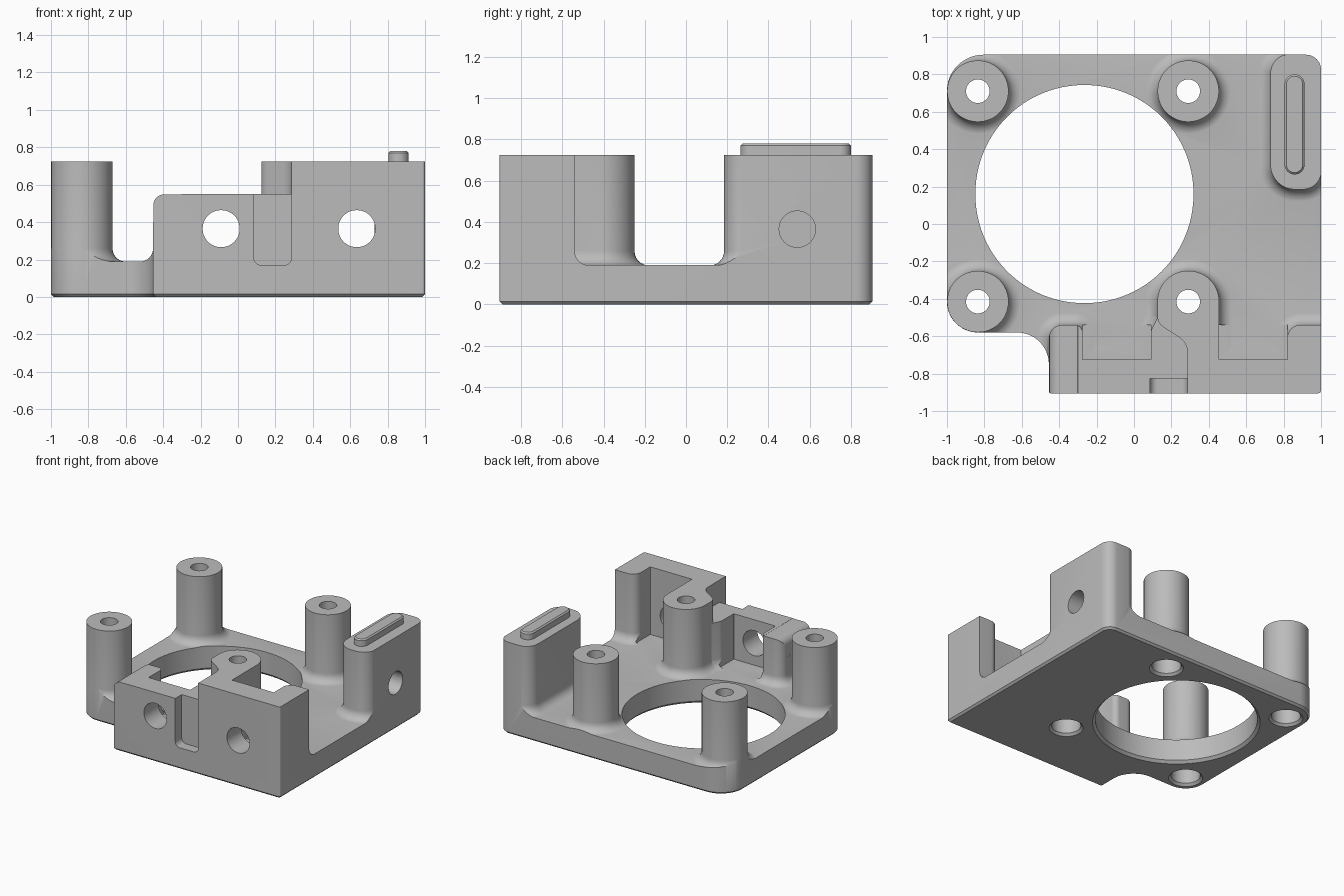
import bpy, bmesh, math
from mathutils import Vector, Matrix

if "Cube" in bpy.data.objects:
    bpy.data.objects.remove(bpy.data.objects["Cube"], do_unlink=True)

gray = bpy.data.materials.new("machined gray")
gray.use_nodes = True
COLOR = (0.5, 0.5, 0.5, 1)
gray.diffuse_color = COLOR
gray.node_tree.nodes["Principled BSDF"].inputs["Base Color"].default_value = COLOR

FLOOR, TOP, LOW, FILLET = 0.19, 0.725, 0.55, 0.07
Y_AXIS = Matrix(((1, 0, 0, 0), (0, 0, 1, 0), (0, 1, 0, 0), (0, 0, 0, 1)))
X_AXIS = Matrix(((0, 0, 1, 0), (1, 0, 0, 0), (0, 1, 0, 0), (0, 0, 0, 1)))


def outline(corners, d=0.0, segs=12):
    """Rounded counterclockwise polygon (x, y, radius), grown outwards by d."""
    pts = []
    for i, (x, y, r) in enumerate(corners):
        p = Vector((x, y))
        u = (p - Vector(corners[i - 1][:2])).normalized()
        v = (Vector(corners[(i + 1) % len(corners)][:2]) - p).normalized()
        turn = math.atan2(u.x * v.y - u.y * v.x, u.dot(v))
        s = 1 if turn > 0 else -1
        n1, n2 = Vector((u.y, -u.x)), Vector((v.y, -v.x))
        q = p + d * (n1 + n2) / (1 + n1.dot(n2))
        radius = max(r + d * s, 0.002)
        center = q - u * radius * math.tan(abs(turn) / 2) - s * radius * n1
        a = math.atan2(n1.y, n1.x)
        for k in range(segs + 1):
            b = a + turn * k / segs
            pts.append(center + s * radius * Vector((math.cos(b), math.sin(b))))
    return pts


def stack(name, corners, levels, matrix=None, segs=12):
    """Solid from the outline stacked at levels of (growth, height)."""
    bm = bmesh.new()
    loops = [[bm.verts.new((p.x, p.y, z)) for p in outline(corners, d, segs)]
             for d, z in levels]
    for lo, hi in zip(loops, loops[1:]):
        for i in range(len(lo)):
            bm.faces.new((lo[i - 1], lo[i], hi[i], hi[i - 1]))
    bm.faces.new(loops[0][::-1])
    bm.faces.new(loops[-1])
    if matrix:
        bm.transform(matrix)
    bmesh.ops.recalc_face_normals(bm, faces=bm.faces)
    mesh = bpy.data.meshes.new(name)
    bm.to_mesh(mesh)
    bm.free()
    mesh.materials.append(gray)
    ob = bpy.data.objects.new(name, mesh)
    bpy.context.collection.objects.link(ob)
    return ob


def box(x0, x1, y0, y1, r=0.0):
    return [(x0, y0, r), (x1, y0, r), (x1, y1, r), (x0, y1, r)]


def circle(x, y, r):
    return box(x - r, x + r, y - r, y + r, r * 0.995)


def flared(name, corners, top):
    """Upright part with a concave fillet where it meets the floor."""
    levels = [(FILLET, 0.1)]
    for k in range(7):
        a = k / 6 * math.pi / 2
        levels.append((FILLET * (1 - math.sin(a)),
                       FLOOR - 0.001 + FILLET * (1 - math.cos(a))))
    return stack(name, corners, levels + [(0, top)])


def combine(target, tool, operation):
    mod = target.modifiers.new(operation, "BOOLEAN")
    mod.operation, mod.solver, mod.object = operation, "EXACT", tool
    bpy.context.view_layer.objects.active = target
    bpy.ops.object.modifier_apply(modifier=mod.name)
    bpy.data.objects.remove(tool, do_unlink=True)


# Oversized floor slab, trimmed to the outline later
body = stack("bracket_body", box(-1.3, 1.3, -1.3, 1.3), [(0, -0.1), (0, FLOOR)])

# Standoff posts
POSTS = [(x, y) for x in (-0.835, 0.29) for y in (-0.415, 0.71)]
for x, y in POSTS:
    if (x, y) != (0.29, -0.415):
        combine(body, flared("post", circle(x, y, 0.164), TOP), "UNION")

# Rear side tab
tab = [(0.73, 0.185, 0.13), (1.002, 0.185, 0.1), (1.002, 0.907, 0.08), (0.73, 0.907, 0.1)]
combine(body, flared("side_tab", tab, TOP), "UNION")

# Tall front wall, with end leg and web reaching back to its post
tall = [(0.285, -1.1, 0), (1.2, -1.1, 0), (1.2, -0.54, 0), (0.82, -0.54, 0.07),
        (0.82, -0.725, 0), (0.455, -0.725, 0), (0.455, -0.25, 0.164),
        (0.125, -0.25, 0.164), (0.125, -0.53, 0.07), (0.285, -0.635, 0.09)]
combine(body, flared("tall_wall", tall, TOP), "UNION")

# Low front wall with its end leg and web
low = [(-0.454, -1.1, 0), (0.4, -1.1, 0), (0.4, -0.5, 0), (0.14, -0.47, 0.03),
       (0.09, -0.57, 0.08), (0.09, -0.725, 0), (-0.275, -0.725, 0),
       (-0.275, -0.54, 0.04), (-0.454, -0.54, 0.07)]
combine(body, flared("low_wall", low, LOW), "UNION")

# Trim to the plan outline, with a small chamfer below
plan = [(-1, -0.58, 0.165), (-0.455, -0.58, 0.17), (-0.455, -0.905, 0.01),
        (1, -0.905, 0.015), (1, 0.905, 0.08), (-1, 0.905, 0.195)]
combine(body, stack("envelope", plan, [(-0.015, 0), (0, 0.015), (0, 1)]), "INTERSECT")

# Crisp pockets behind the front walls
for x0, x1 in ((0.455, 0.82), (-0.275, 0.09)):
    combine(body, stack("pocket", box(x0, x1, -0.725, -0.54),
                        [(0, FLOOR + 0.001), (0, 1)]), "DIFFERENCE")

# Rounded top end of the low wall, and the upright slot beside the tall wall
shoulder = [(-0.6, 0.4, 0), (-0.453, 0.4, 0), (-0.453, 0.549, 0.06),
            (-0.3, 0.549, 0), (-0.3, 0.7, 0), (-0.6, 0.7, 0)]
combine(body, stack("shoulder", shoulder, [(0, -1.2), (0, -0.4)], Y_AXIS), "DIFFERENCE")
slot = [(0.085, 0.17, 0.04), (0.286, 0.17, 0.04), (0.286, 0.9, 0), (0.085, 0.9, 0)]
combine(body, stack("slot", slot, [(0, -1.2), (0, -0.825)], Y_AXIS), "DIFFERENCE")

# Large round opening
combine(body, stack("opening", circle(-0.265, 0.16, 0.583),
                    [(0.04, -0.02), (0, 0.02), (0, 1)], segs=24), "DIFFERENCE")

# Post bores with wider, chamfered recesses below
for x, y in POSTS:
    combine(body, stack("bore", circle(x, y, 0.063),
                        [(0.08, -0.02), (0.042, 0.018), (0.042, 0.4), (0, 0.4), (0, 1)]),
            "DIFFERENCE")

# Cross holes in the front walls, and a blind hole in the tab
for x in (-0.09, 0.635):
    combine(body, stack("cross_hole", circle(x, 0.365, 0.099),
                        [(0, -1.2), (0, -0.6)], Y_AXIS), "DIFFERENCE")
combine(body, stack("tab_hole", circle(0.54, 0.365, 0.088),
                    [(0, 0.8), (0, 1.2)], X_AXIS), "DIFFERENCE")

# Rib on top of the tab
rib = stack("tab_rib", box(0.805, 0.912, 0.265, 0.8, 0.053),
            [(0, TOP - 0.02), (0, 0.77), (-0.01, 0.78)])

# Smooth curves, sharp edges
for ob in (body, rib):
    bpy.ops.object.select_all(action="DESELECT")
    ob.select_set(True)
    bpy.context.view_layer.objects.active = ob
    bpy.ops.object.shade_smooth_by_angle(angle=math.radians(30))
